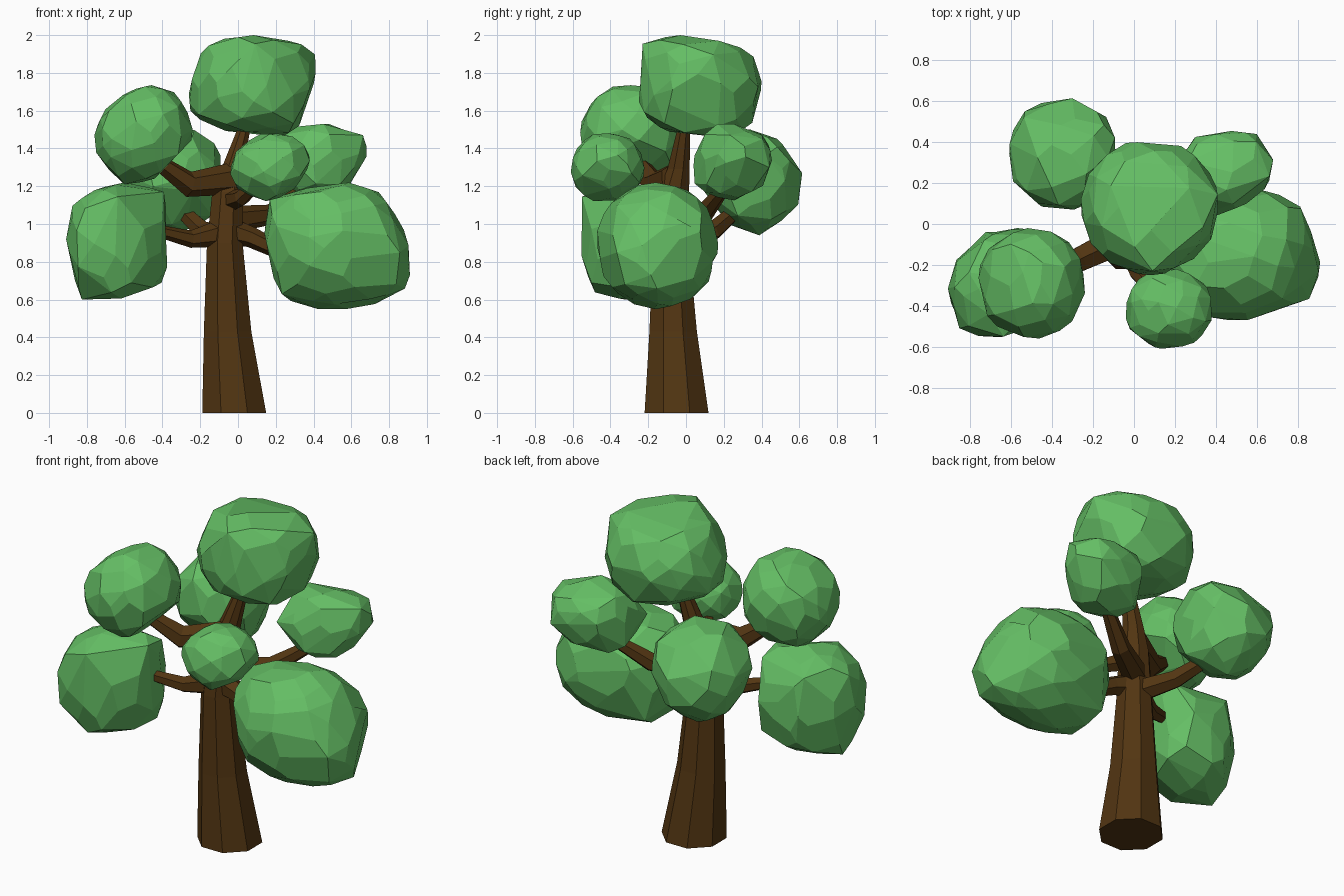
import bpy, bmesh, math, random
from mathutils import Vector

random.seed(4)


def material(name, color):
    m = bpy.data.materials.new(name)
    m.diffuse_color = color
    return m


BARK = material("bark", (0.085, 0.036, 0.006, 1))
LEAF = material("leaf", (0.13, 0.52, 0.13, 1))


def finish(bm, name, mat):
    bmesh.ops.recalc_face_normals(bm, faces=bm.faces[:])
    me = bpy.data.meshes.new(name)
    bm.to_mesh(me)
    bm.free()
    me.materials.append(mat)
    ob = bpy.data.objects.new(name, me)
    bpy.context.collection.objects.link(ob)


def tube(name, path, sides, level=False):
    """Tapered limb through (x, y, z, radius) stations."""
    bm = bmesh.new()
    pts = [Vector(p[:3]) for p in path]
    rings = []
    for i, p in enumerate(pts):
        t = (pts[min(i + 1, len(pts) - 1)] - pts[max(i - 1, 0)]).normalized()
        if level:
            u, v = Vector((1, 0, 0)), Vector((0, 1, 0))
        else:
            u = t.cross(Vector((0, 0, 1))).normalized()
            v = t.cross(u)
        ring = []
        for k in range(sides):
            a = 2 * math.pi * (k + 0.5) / sides
            ring.append(bm.verts.new(p + path[i][3] * (u * math.cos(a) + v * math.sin(a))))
        rings.append(ring)
    for a, b in zip(rings, rings[1:]):
        for k in range(sides):
            j = (k + 1) % sides
            bm.faces.new((a[k], a[j], b[j], b[k]))
    bm.faces.new(rings[0])
    bm.faces.new(rings[-1])
    finish(bm, name, BARK)


def gauge(outline, c, d):
    """How far direction d reaches relative to a convex outline about c."""
    g = 0
    for p, q in zip(outline, outline[1:] + outline[:1]):
        n = (q[1] - p[1], p[0] - q[0])
        h = n[0] * (p[0] - c[0]) + n[1] * (p[1] - c[1])
        g = max(g, (n[0] * d[0] + n[1] * d[1]) / h)
    return g


def clump(name, lo, hi, count, **outlines):
    """Faceted convex leaf mass fitted to its bounds and view outlines."""
    lo, hi = Vector(lo), Vector(hi)
    c, r = (lo + hi) / 2, (hi - lo) / 2
    planes = {"front": (0, 2), "side": (1, 2), "top": (0, 1)}
    pts = []
    for i in range(count):
        z = 1 - 2 * (i + 0.5) / count
        a = i * 2.399963 + random.uniform(-0.2, 0.2)
        s = math.sqrt(1 - z * z)
        e = Vector((s * math.cos(a), s * math.sin(a), z))
        d = Vector((e.x * r.x, e.y * r.y, e.z * r.z))
        g, ge = 0, 0
        for view, (m, n) in planes.items():
            ell = math.hypot(e[m], e[n])
            ge = max(ge, ell)
            o = outlines.get(view)
            g = max(g, gauge(o, (c[m], c[n]), (d[m], d[n])) if o else ell)
        pts.append(d / (g * ge ** -0.8))
    # fit exactly to the bounds
    for k in range(3):
        a, b = min(p[k] for p in pts), max(p[k] for p in pts)
        for p in pts:
            p[k] = lo[k] + (p[k] - a) / (b - a) * (hi[k] - lo[k])
    bm = bmesh.new()
    for p in pts:
        bm.verts.new(p)
    res = bmesh.ops.convex_hull(bm, input=bm.verts[:])
    inner = {v for v in res["geom_interior"] if isinstance(v, bmesh.types.BMVert)}
    bmesh.ops.delete(bm, geom=list(inner), context="VERTS")
    bmesh.ops.dissolve_limit(bm, angle_limit=math.radians(10),
                             verts=bm.verts[:], edges=bm.edges[:])
    finish(bm, name, LEAF)


# Trunk, running up into the crown
tube("trunk", [(-0.02, -0.05, 0, 0.183), (-0.055, -0.068, 0.43, 0.136),
               (-0.07, -0.08, 0.9, 0.102), (-0.055, -0.065, 1.17, 0.088),
               (-0.03, -0.04, 1.29, 0.064), (0.03, -0.012, 1.5, 0.037),
               (0.06, 0.02, 1.65, 0.03)], 8, level=True)

# Branches, one to each leaf mass
branches = {
    "upper_left": [(-0.03, -0.06, 1.24, 0.085), (-0.26, -0.17, 1.21, 0.068), (-0.44, -0.26, 1.34, 0.04)],
    "lower_left": [(-0.05, -0.08, 0.96, 0.08), (-0.25, -0.16, 0.92, 0.046), (-0.45, -0.25, 0.97, 0.03)],
    "lower_right": [(-0.07, -0.08, 0.97, 0.075), (0.07, -0.1, 0.93, 0.055), (0.3, -0.13, 0.82, 0.04)],
    "front": [(-0.05, -0.06, 1.12, 0.06), (0.02, -0.24, 1.14, 0.045), (0.12, -0.36, 1.24, 0.03)],
    "back_right": [(-0.07, -0.06, 1.02, 0.075), (0.17, 0.09, 1.05, 0.055), (0.38, 0.21, 1.2, 0.033)],
    "back_left": [(-0.07, -0.07, 0.93, 0.07), (-0.18, 0.14, 0.96, 0.054), (-0.33, 0.3, 1.1, 0.038)],
}
for key, path in branches.items():
    tube(key + "_branch", path, 6)

# Leaf masses
clump("top_leaves", (-0.26, -0.25, 1.46), (0.41, 0.4, 2.0), 90,
      front=[(-0.26, 1.72), (-0.18, 1.94), (0, 2), (0.3, 1.98), (0.41, 1.9),
             (0.4, 1.75), (0.32, 1.51), (0.25, 1.46), (-0.07, 1.5), (-0.25, 1.58)],
      side=[(-0.25, 1.7), (-0.23, 1.95), (-0.08, 2), (0.14, 1.98), (0.33, 1.92),
            (0.39, 1.74), (0.33, 1.52), (0.17, 1.46), (-0.13, 1.5), (-0.25, 1.6)])
clump("upper_left_leaves", (-0.76, -0.56, 1.21), (-0.24, -0.02, 1.735), 75,
      front=[(-0.76, 1.43), (-0.72, 1.58), (-0.57, 1.7), (-0.37, 1.74), (-0.28, 1.6),
             (-0.24, 1.46), (-0.31, 1.36), (-0.44, 1.24), (-0.6, 1.2), (-0.73, 1.34)])
clump("lower_left_leaves", (-0.91, -0.555, 0.6), (-0.37, -0.02, 1.22), 80,
      front=[(-0.91, 0.97), (-0.86, 1.11), (-0.73, 1.18), (-0.52, 1.22), (-0.38, 1.15),
             (-0.37, 0.85), (-0.39, 0.7), (-0.57, 0.63), (-0.81, 0.6), (-0.85, 0.68)],
      side=[(-0.56, 1.13), (-0.55, 0.8), (-0.47, 0.65), (-0.3, 0.6), (-0.09, 0.68),
            (-0.02, 0.9), (-0.07, 1.12), (-0.3, 1.22)],
      top=[(-0.91, -0.33), (-0.85, -0.5), (-0.7, -0.555), (-0.5, -0.5), (-0.38, -0.35),
           (-0.37, -0.2), (-0.41, -0.06), (-0.55, -0.02), (-0.72, -0.05), (-0.86, -0.18)])
clump("lower_right_leaves", (0.14, -0.47, 0.55), (0.91, 0.17, 1.22), 95,
      front=[(0.14, 1.1), (0.25, 1.17), (0.57, 1.22), (0.74, 1.17), (0.85, 1), (0.91, 0.78),
             (0.86, 0.65), (0.66, 0.55), (0.34, 0.55), (0.22, 0.63), (0.16, 0.92)],
      top=[(0.91, -0.22), (0.81, 0.07), (0.66, 0.17), (0.3, 0.12), (0.14, -0.06),
           (0.18, -0.32), (0.38, -0.45), (0.54, -0.47), (0.84, -0.36)])
clump("front_leaves", (-0.04, -0.61, 1.12), (0.38, -0.22, 1.48), 65,
      front=[(-0.04, 1.27), (0, 1.4), (0.14, 1.48), (0.28, 1.46), (0.37, 1.4),
             (0.38, 1.33), (0.3, 1.2), (0.17, 1.12), (0.01, 1.18)])
clump("back_right_leaves", (0.2, 0.04, 1.125), (0.68, 0.455, 1.53), 65,
      front=[(0.2, 1.35), (0.26, 1.48), (0.44, 1.53), (0.66, 1.45), (0.68, 1.37),
             (0.56, 1.17), (0.45, 1.12), (0.34, 1.12), (0.23, 1.2)],
      side=[(0.04, 1.32), (0.11, 1.47), (0.2, 1.53), (0.41, 1.45), (0.45, 1.35),
            (0.39, 1.18), (0.23, 1.12), (0.06, 1.19)],
      top=[(0.68, 0.3), (0.63, 0.42), (0.47, 0.46), (0.32, 0.43), (0.24, 0.33),
           (0.2, 0.2), (0.22, 0.08), (0.37, 0.04), (0.52, 0.09), (0.65, 0.19)])
clump("back_left_leaves", (-0.61, 0.07, 0.94), (-0.09, 0.615, 1.5), 75,
      front=[(-0.61, 1.25), (-0.51, 1.02), (-0.36, 0.94), (-0.15, 1.03), (-0.09, 1.33),
             (-0.2, 1.49), (-0.47, 1.45)],
      side=[(0.61, 1.26), (0.59, 1.1), (0.41, 0.94), (0.23, 1), (0.07, 1.2),
            (0.1, 1.42), (0.28, 1.5), (0.5, 1.42)])
